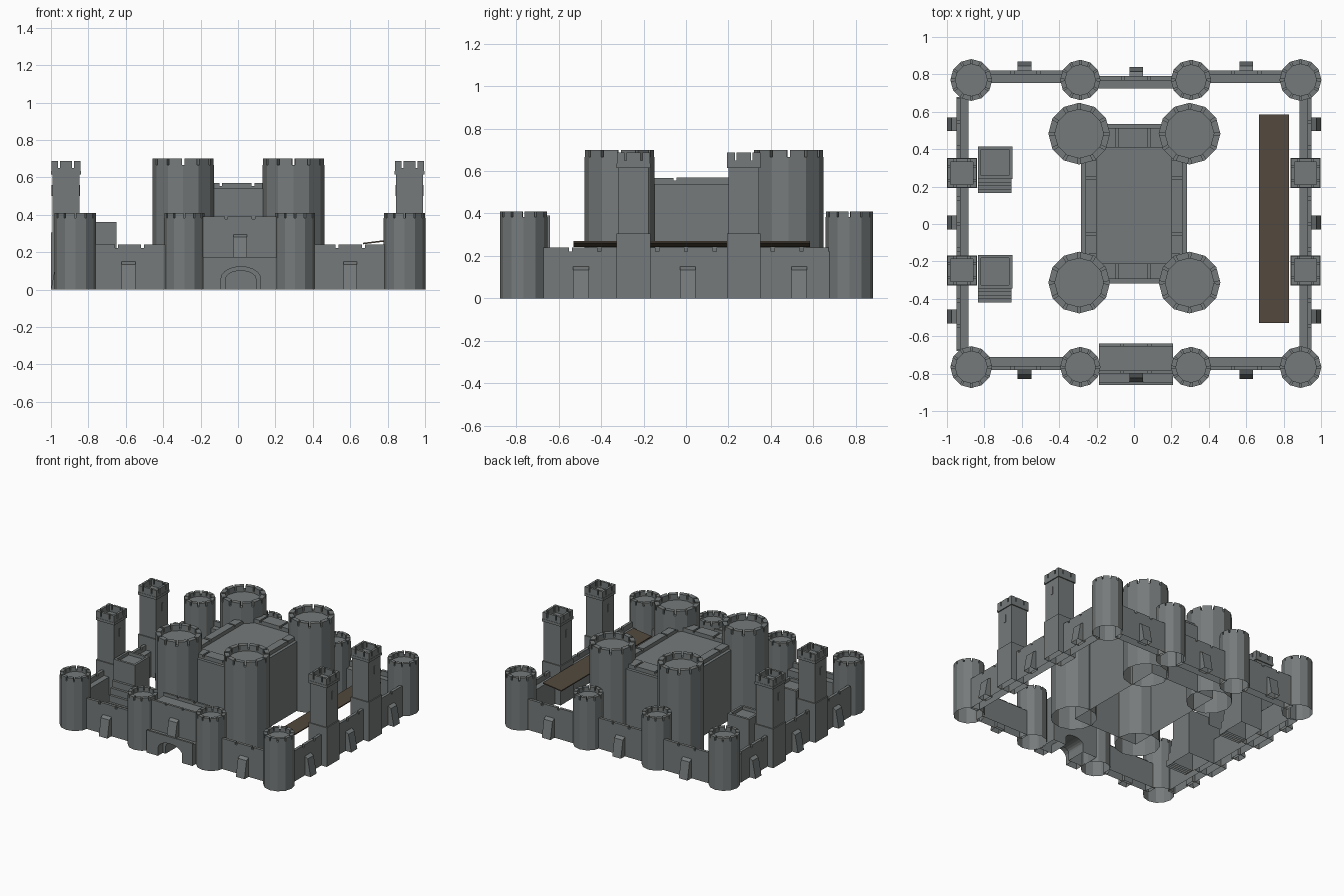
import bpy, bmesh, math
from mathutils import Vector

if "Cube" in bpy.data.objects:
    bpy.data.objects.remove(bpy.data.objects["Cube"])


def material(name, col):
    m = bpy.data.materials.new(name)
    m.diffuse_color = (*col, 1)
    m.use_nodes = True
    m.node_tree.nodes["Principled BSDF"].inputs["Base Color"].default_value = m.diffuse_color
    return m


STONE = material("grey stone", (0.18, 0.195, 0.195))
WOOD = material("brown wood", (0.085, 0.066, 0.046))
WHITE = material("white window", (0.9, 0.9, 0.9))


def prism(bm, pts, ext):
    """Extrude a flat outline along a vector."""
    ext = Vector(ext)
    a = [bm.verts.new(p) for p in pts]
    b = [bm.verts.new(Vector(p) + ext) for p in pts]
    bm.faces.new(a)
    bm.faces.new(b[::-1])
    for i in range(len(a)):
        j = (i + 1) % len(a)
        bm.faces.new((a[i], b[i], b[j], a[j]))


def box(bm, x0, x1, y0, y1, z0, z1):
    prism(bm, [(x0, y0, z0), (x1, y0, z0), (x1, y1, z0), (x0, y1, z0)], (0, 0, z1 - z0))


def finish(bm, name, mat=STONE):
    # the undersides resting on the ground are open
    low = [f for f in bm.faces if all(abs(v.co.z) < 1e-5 for v in f.verts)]
    bmesh.ops.delete(bm, geom=low, context='FACES')
    bmesh.ops.recalc_face_normals(bm, faces=bm.faces[:])
    me = bpy.data.meshes.new(name)
    bm.to_mesh(me)
    bm.free()
    me.materials.append(mat)
    ob = bpy.data.objects.new(name, me)
    bpy.context.collection.objects.link(ob)
    return ob


def round_tower(name, cx, cy, r, h, par, t):
    bm = bmesh.new()
    n = 12

    def p(a, rad, z):
        return (cx + rad * math.cos(a), cy + rad * math.sin(a), z)
    step = 2 * math.pi / n
    prism(bm, [p(i * step, r, 0) for i in range(n)], (0, 0, h - par))
    # merlons, one per side, gaps at the corners
    for i in range(n):
        o0, o1 = Vector(p(i * step, r, h - par)), Vector(p((i + 1) * step, r, h - par))
        i0, i1 = Vector(p(i * step, r - t, h - par)), Vector(p((i + 1) * step, r - t, h - par))
        g = 0.09
        prism(bm, [o0.lerp(o1, g), o0.lerp(o1, 1 - g), i0.lerp(i1, 1 - g), i0.lerp(i1, g)], (0, 0, par))
        prism(bm, [o0, o1, i1, i0], (0, 0, par * 0.25))
    finish(bm, name)


def wall(name, axis, a, b, outer, inner, count):
    """Curtain wall with a walkway and a notched parapet on the outer edge."""
    bm = bmesh.new()
    s = 1 if outer > inner else -1

    def bx(u0, u1, v0, v1, z0, z1):
        v0, v1 = sorted((v0, v1))
        if axis == 'x':
            box(bm, u0, u1, v0, v1, z0, z1)
        else:
            box(bm, v0, v1, u0, u1, z0, z1)
    bx(a, b, outer, inner, 0, 0.2)
    bx(a, b, outer, outer - s * 0.022, 0.2, 0.222)
    w = (b - a) / count
    for i in range(count):
        bx(a + i * w + 0.008, a + (i + 1) * w - 0.008, outer, outer - s * 0.022, 0.222, 0.24)
    finish(bm, name)


def buttress(bm, pos, out, w=0.037, z0=0, z1=0.15, d=0.05):
    out = Vector(out)
    side = Vector((-out.y, out.x, 0))
    prof = [(-0.02, z0), (d, z0), (d * 0.5, z1 - 0.015), (0, z1), (-0.02, z1)]
    prism(bm, [Vector((*pos, 0)) + out * u + Vector((0, 0, z)) - side * w for u, z in prof], side * 2 * w)


# round towers along the front and back walls
for y, yn in ((-0.765, "front"), (0.77, "back")):
    for x, r, nm in ((-0.87, 0.112, "corner_left"), (0.89, 0.112, "corner_right"),
                     (-0.287, 0.108, "gate_left"), (0.305, 0.108, "gate_right")):
        round_tower(f"{yn}_{nm}_tower", x, y, r, 0.41, 0.035, 0.027)

# keep towers
for x in (-0.293, 0.297):
    for y in (0.483, -0.313):
        round_tower("keep_tower", x, y, 0.165, 0.70, 0.045, 0.035)

# curtain walls
wall("left_wall", 'y', -0.68, 0.68, -0.95, -0.885, 10)
wall("right_wall", 'y', -0.68, 0.68, 0.95, 0.885, 10)
for s, o, i, nm in ((-1, -0.78, -0.71, "front"), (1, 0.82, 0.755, "back")):
    wall(nm + "_wall_left", 'x', -0.79, -0.37, o, i, 3)
    wall(nm + "_wall_right", 'x', 0.39, 0.81, o, i, 3)
wall("back_wall_middle", 'x', -0.2, 0.22, 0.79, 0.725, 3)

# buttresses
bm = bmesh.new()
for y in (-0.495, 0.008, 0.533):
    buttress(bm, (0.95, y), (1, 0, 0))
    buttress(bm, (-0.95, y), (-1, 0, 0))
for x in (-0.585, 0.6):
    buttress(bm, (x, -0.78), (0, -1, 0))
    buttress(bm, (x, 0.82), (0, 1, 0))
buttress(bm, (0.012, 0.79), (0, 1, 0))
buttress(bm, (0.012, -0.80), (0, -1, 0), z0=0.165, z1=0.295, d=0.045)
finish(bm, "buttresses")

# square towers
for cx in (-0.92, 0.917):
    for cy in (0.272, -0.248):
        bm = bmesh.new()

        def sq(h, z0, z1):
            box(bm, cx - h, cx + h, cy - h, cy + h, z0, z1)
        sq(0.08, 0, 0.305)
        sq(0.072, 0.305, 0.615)
        sq(0.08, 0.615, 0.635)
        H, t = 0.078, 0.018
        for s in (-1, 1):
            u0, u1 = sorted((s * H, s * (H - t)))
            box(bm, cx + u0, cx + u1, cy - H, cy + H, 0.635, 0.65)
            box(bm, cx - H + t, cx + H - t, cy + u0, cy + u1, 0.635, 0.65)
            for a, b in ((-H, -0.042), (-0.033, 0.033), (0.042, H)):
                box(bm, cx + u0, cx + u1, cy + a, cy + b, 0.65, 0.687)
                box(bm, cx + a, cx + b, cy + u0, cy + u1, 0.65, 0.687)
            # arrow slit plates
            box(bm, cx + s * 0.073 - 0.003, cx + s * 0.073 + 0.003, cy - 0.008, cy + 0.008, 0.50, 0.56)
        finish(bm, "square_tower")

# small stair houses inside the left wall
for y0, y1, ys in ((0.24, 0.415, 0.165), (-0.345, -0.165, -0.42)):
    bm = bmesh.new()
    x0, x1, t = -0.835, -0.65, 0.018
    box(bm, x0, x1, y0, y1, 0, 0.335)
    box(bm, x0, x1, y0, y0 + t, 0.335, 0.36)
    box(bm, x0, x1, y1 - t, y1, 0.335, 0.36)
    box(bm, x0, x0 + t, y0 + t, y1 - t, 0.335, 0.36)
    box(bm, x1 - t, x1, y0 + t, y1 - t, 0.335, 0.36)
    d = (y0 - ys) / 4
    for i in range(4):
        box(bm, x0, x1 - 0.005, ys + i * d, ys + (i + 1) * d, 0, 0.05 * (i + 1))
    finish(bm, "stair_house")

# keep body: wide base, ledge, upper walls and open underside
bm = bmesh.new()
box(bm, -0.283, 0.283, -0.318, 0.535, 0, 0.258)
top = [f for f in bm.faces if all(v.co.z > 0.2 for v in f.verts)]
bmesh.ops.inset_region(bm, faces=top, thickness=0.023)
ex = bmesh.ops.extrude_face_region(bm, geom=top)
bmesh.ops.translate(bm, verts=[v for v in ex['geom'] if isinstance(v, bmesh.types.BMVert)], vec=(0, 0, 0.282))
bmesh.ops.delete(bm, geom=top, context='FACES')
finish(bm, "keep_body")

# keep parapet
bm = bmesh.new()
for x0, x1 in ((-0.26, -0.2), (0.2, 0.26)):
    box(bm, x0, x1, -0.295, 0.512, 0.54, 0.555)
    box(bm, x0, x1, -0.045, 0.24, 0.555, 0.57)
    for a, b in ((-0.16, -0.06), (0.255, 0.34)):
        box(bm, x0, x1, a, b, 0.555, 0.567)
for y0, y1 in ((-0.295, -0.21), (0.41, 0.512)):
    box(bm, -0.2, 0.2, y0, y1, 0.54, 0.555)
    for a, b in ((-0.18, -0.1), (-0.085, 0.072), (0.087, 0.18)):
        box(bm, a, b, y0, y1, 0.555, 0.57)
finish(bm, "keep_parapet")

# keep window
bm = bmesh.new()
box(bm, 0.258, 0.263, 0.065, 0.132, 0.44, 0.49)
finish(bm, "keep_window", WHITE)


# gatehouse with arched passage
def arch_block(bm, x0, x1, y0, y1, h, hw, crown):
    c = 0.015
    arc = [(c + hw * math.cos(a), 0.06 + (crown - 0.06) * math.sin(a))
           for a in [math.pi * i / 10 for i in range(11)]]
    prof = [(x0, 0), (x0, h), (x1, h), (x1, 0), (c + hw, 0)] + arc + [(c - hw, 0)]
    prism(bm, [(x, y0, z) for x, z in prof], (0, y1 - y0, 0))


bm = bmesh.new()
arch_block(bm, -0.188, 0.208, -0.80, -0.64, 0.365, 0.08, 0.10)
arch_block(bm, -0.188, 0.208, -0.86, -0.80, 0.16, 0.105, 0.122)
box(bm, -0.188, 0.208, -0.86, -0.845, 0.16, 0.175)
for y0, y1 in ((-0.80, -0.782), (-0.655, -0.64)):
    box(bm, -0.188, 0.208, y0, y1, 0.365, 0.378)
    for a, b in ((-0.188, -0.07), (-0.055, 0.075), (0.09, 0.208)):
        box(bm, a, b, y0, y1, 0.378, 0.39)
finish(bm, "gatehouse")

# wooden lean-to roof inside the right wall
bm = bmesh.new()
prism(bm, [(0.668, -0.53, 0.242), (0.828, -0.53, 0.262), (0.828, -0.53, 0.27), (0.668, -0.53, 0.25)],
      (0, 1.115, 0))
finish(bm, "wooden_roof", WOOD)
